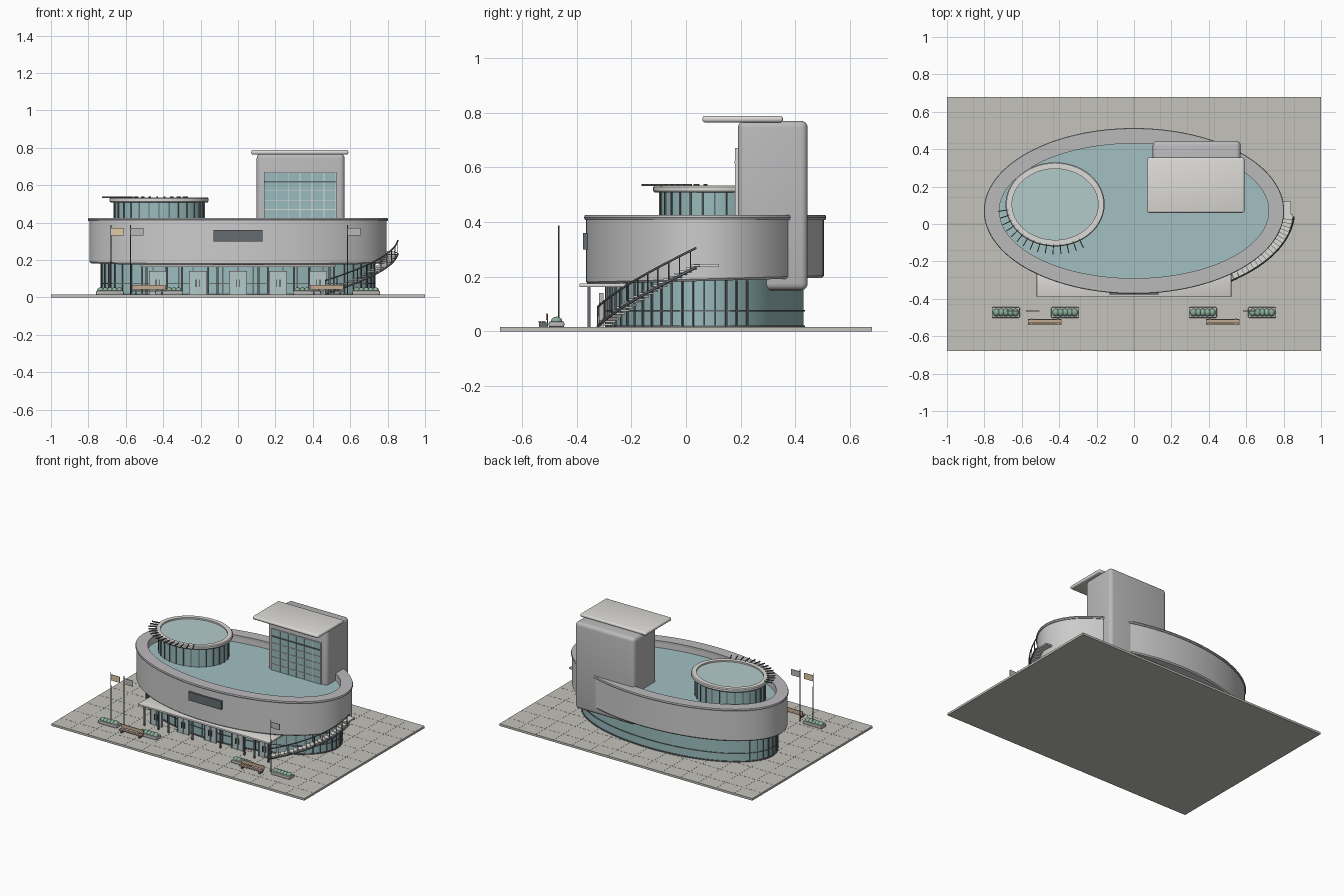
import bpy, bmesh
from math import sin, cos, radians, pi, atan2
from mathutils import Matrix, Vector

if "Cube" in bpy.data.objects:
    bpy.data.objects.remove(bpy.data.objects["Cube"])

COLORS = {
    "glass": (0.32, 0.50, 0.51, 1), "deck": (0.36, 0.53, 0.54, 1), "pale_glass": (0.45, 0.60, 0.59, 1),
    "dark": (0.13, 0.15, 0.16, 1), "paving": (0.55, 0.54, 0.50, 1), "joint": (0.38, 0.38, 0.35, 1),
    "white": (0.72, 0.71, 0.68, 1), "wall": (0.60, 0.59, 0.58, 1), "rim": (0.50, 0.49, 0.50, 1),
    "wood": (0.55, 0.40, 0.28, 1), "leaf": (0.25, 0.42, 0.32, 1), "tan": (0.75, 0.60, 0.38, 1),
}
CY = 0.07          # centre of the main oval in y
G = 0.015          # paving level


def finish(name, bm, color=None, smooth=True):
    bmesh.ops.recalc_face_normals(bm, faces=bm.faces)
    me = bpy.data.meshes.new(name)
    bm.to_mesh(me)
    bm.free()
    if smooth:
        me.shade_smooth()
        me.set_sharp_from_angle(angle=radians(35))
    ob = bpy.data.objects.new(name, me)
    bpy.context.collection.objects.link(ob)
    if color:
        mat = bpy.data.materials.get(color) or bpy.data.materials.new(color)
        mat.diffuse_color = COLORS[color]
        mat.use_nodes = True
        mat.node_tree.nodes["Principled BSDF"].inputs["Base Color"].default_value = mat.diffuse_color
        me.materials.append(mat)
    return ob


def oval(name, profile, cx, cy, color, n=96, ring=True):
    """Sweep (rx, ry, z) points round an ellipse; a ring is closed, a solid is capped."""
    bm = bmesh.new()
    loops = [[bm.verts.new((cx + rx * cos(2 * pi * i / n), cy + ry * sin(2 * pi * i / n), z))
              for i in range(n)] for rx, ry, z in profile]
    pairs = list(zip(loops, loops[1:])) + ([(loops[-1], loops[0])] if ring else [])
    for a, b in pairs:
        for i in range(n):
            j = (i + 1) % n
            bm.faces.new((a[i], a[j], b[j], b[i]))
    if not ring:
        bm.faces.new(loops[0])
        bm.faces.new(loops[-1])
    return finish(name, bm, color)


def boxes(name, items, color=None, bevel=0.0, segs=3):
    """items: (x0, x1, y0, y1, z0, z1), or (centre, size, z rotation)."""
    bm = bmesh.new()
    for it in items:
        if len(it) == 6:
            x0, x1, y0, y1, z0, z1 = it
            c, s, r = ((x0 + x1) / 2, (y0 + y1) / 2, (z0 + z1) / 2), (x1 - x0, y1 - y0, z1 - z0), 0
        else:
            c, s, r = it
        m = Matrix.Translation(c) @ Matrix.Rotation(r, 4, 'Z') @ Matrix.Diagonal((*s, 1))
        bmesh.ops.create_cube(bm, size=1, matrix=m)
    if bevel:
        bmesh.ops.bevel(bm, geom=bm.edges[:], offset=bevel, segments=segs, affect='EDGES', profile=0.5)
    return finish(name, bm, color, smooth=bevel > 0)


def tube(name, pts, r, color):
    cu = bpy.data.curves.new(name, 'CURVE')
    cu.dimensions = '3D'
    cu.bevel_depth, cu.bevel_resolution, cu.use_fill_caps = r, 1, True
    sp = cu.splines.new('POLY')
    sp.points.add(len(pts) - 1)
    for p, q in zip(sp.points, pts):
        p.co = (*q, 1)
    ob = bpy.data.objects.new(name, cu)
    bpy.context.collection.objects.link(ob)
    cu.materials.append(bpy.data.materials[color])


def ell(rx, ry, t, cx=0, cy=CY):
    """Point on an ellipse and the direction of its outward normal."""
    return cx + rx * cos(t), cy + ry * sin(t), atan2(sin(t) / ry, cos(t) / rx)


# Plaza slab with paving joints
boxes("plaza", [(-1, 1, -0.68, 0.68, 0, G)], "paving")
joints = [(x / 7 - 0.0015, x / 7 + 0.0015, -0.68, 0.68, G - .002, G + .0006) for x in range(-6, 7)]
joints += [(-1, 1, y / 7 - 0.0015, y / 7 + 0.0015, G - .002, G + .0006) for y in range(-4, 5)]
boxes("paving_joints", joints, "joint")

# Ground floor glazing, mullions and transoms
oval("lobby_glass", [(0.73, 0.36, G), (0.73, 0.36, 0.19)], 0, CY, "glass", ring=False)
mull = []
for k in range(37):
    x, y, a = ell(0.732, 0.362, radians(-205 + k * 230 / 36))
    mull.append(((x, y, 0.1), (0.008, 0.006, 0.17), a))
boxes("lobby_mullions", mull, "dark")
for nm, z0, z1 in (("lobby_base", G, 0.022), ("lobby_transom", 0.073, 0.078)):
    oval(nm, [(0.725, 0.355, z0), (0.735, 0.365, z0), (0.735, 0.365, z1), (0.725, 0.355, z1)], 0, CY, "dark")

# Upper oval wall: its lower edge rises gently to the back
wall = oval("upper_wall", [(0.70, 0.34, 0.184), (0.788, 0.428, 0.184), (0.795, 0.435, 0.192), (0.795, 0.435, 0.41),
                           (0.72, 0.36, 0.41), (0.72, 0.36, 0.30)], 0, CY, "wall", n=128)
for v in wall.data.vertices:
    if v.co.z < 0.2:
        v.co.z += 0.012 * (v.co.y - CY) / 0.44
oval("parapet_cap", [(0.72, 0.36, 0.408), (0.80, 0.44, 0.408), (0.803, 0.443, 0.416), (0.80, 0.44, 0.425),
                     (0.72, 0.36, 0.425)], 0, CY, "rim", n=128)
oval("roof_deck", [(0.722, 0.362, 0.355), (0.722, 0.362, 0.375)], 0, CY, "deck", n=128, ring=False)

# Blank sign panel on the front wall
boxes("sign_panel", [(-0.13, 0.13, -0.376, -0.36, 0.30, 0.36)], "dark")

# Roof rotunda
RX, RY = -0.422, 0.105
oval("rotunda_glass", [(0.24, 0.20, 0.37), (0.24, 0.20, 0.51)], RX, RY, "glass", ring=False)
oval("rotunda_roof", [(0.235, 0.195, 0.505), (0.235, 0.195, 0.524)], RX, RY, "pale_glass", ring=False)
oval("rotunda_rim", [(0.23, 0.19, 0.508), (0.26, 0.22, 0.508), (0.265, 0.225, 0.514), (0.265, 0.225, 0.528),
                     (0.26, 0.22, 0.534), (0.23, 0.19, 0.534)], RX, RY, "white")
bars, fins = [], []
for k in range(28):
    x, y, a = ell(0.241, 0.201, k * 2 * pi / 28, RX, RY)
    bars.append(((x, y, 0.44), (0.007, 0.006, 0.135), a))
for k in range(15):
    x, y, a = ell(0.28, 0.24, radians(188 + k * 8), RX, RY)
    fins.append(((x, y, 0.535), (0.055, 0.005, 0.008), a))
boxes("rotunda_mullions", bars, "dark")
boxes("rotunda_sun_fins", fins, "dark")

# Tower with window and flat canopy
boxes("tower", [(0.10, 0.57, 0.19, 0.445, 0.15, 0.77)], "rim", bevel=0.025, segs=4)
boxes("tower_window", [(0.14, 0.525, 0.183, 0.2, 0.375, 0.67)], "glass")
grid = [(0.14 + i * 0.064 - .002, 0.14 + i * 0.064 + .002, 0.179, 0.19, 0.375, 0.67) for i in range(7)]
grid += [(0.14, 0.525, 0.179, 0.19, z - .002, z + .002) for z in (0.42, 0.47, 0.52, 0.57, 0.668)]
boxes("tower_window_grid", grid, "white")
boxes("tower_window_transom", [(0.14, 0.525, 0.177, 0.19, 0.614, 0.622)], "dark")
boxes("tower_canopy", [(0.07, 0.59, 0.06, 0.355, 0.764, 0.788)], "white", bevel=0.01)

# Entrance canopy, columns and doors
boxes("entrance_canopy", [(-0.52, 0.52, -0.39, -0.22, 0.162, 0.175)], "white", bevel=0.003, segs=2)
cols = [(sx * x - .005, sx * x + .005, -0.36, -0.35, G, 0.165) for sx in (-1, 1) for x in (0.11, 0.30, 0.38, 0.49)]
boxes("canopy_columns", cols, "dark")
panels, frames, handles = [], [], []
for k in range(-2, 3):
    x = k * 0.214
    panels.append((x - .042, x + .042, -0.312, -0.306, 0.002, 0.135))
    frames += [(x + d - .003, x + d + .003, -0.318, -0.302, 0.002, 0.14) for d in (-0.044, 0, 0.044)]
    frames.append((x - .047, x + .047, -0.318, -0.302, 0.132, 0.14))
    handles += [(x + d - .002, x + d + .002, -0.322, -0.312, 0.055, 0.095) for d in (-.01, .01)]
boxes("door_panels", panels, "pale_glass")
boxes("door_frames", frames, "rim")
boxes("door_handles", handles, "dark")

# Curved outside stair: treads, landing, stringer, posts, handrail
N = 22
treads, posts, rail, stringer = [], [], [], []
for k in range(N):
    f = k / (N - 1)
    t, z = radians(-57 + 53 * f), 0.025 + 0.215 * f
    x, y, a = ell(0.826, 0.438 + 0.012 * f, t)
    treads.append(((x, y, z), (0.05, 0.03, 0.007), a))
    x, y, a = ell(0.857, 0.468, t)
    rail.append((x, y, z + 0.065))
    stringer.append((x, y, z - 0.006))
    if k % 2 == 0:
        posts.append(((x, y, z + 0.03), (0.004, 0.004, 0.07), a))
boxes("stair_treads", treads, "white")
boxes("stair_landing", [(0.785, 0.84, 0.03, 0.12, 0.236, 0.247)], "white")
boxes("stair_posts", posts, "dark")
tube("stair_handrail", rail, 0.004, "dark")
tube("stair_stringer", stringer, 0.005, "dark")

# Flagpoles and flags
for i, (x, col) in enumerate(((-0.68, "tan"), (-0.575, "rim"), (0.585, "rim"))):
    oval(f"flagpole_{i}", [(0.0035, 0.0035, G), (0.0025, 0.0025, 0.387)], x, -0.465, "dark", n=10, ring=False)
    boxes(f"flag_{i}", [(x, x + 0.07, -0.467, -0.463, 0.33, 0.372)], col)

# Planters with round shrubs
for i, x in enumerate((-0.685, -0.368, 0.368, 0.685)):
    boxes(f"planter_{i}", [(x - .075, x + .075, -0.502, -0.445, G, 0.036)], "rim", bevel=0.006, segs=2)
    bm = bmesh.new()
    for k in range(5):
        m = Matrix.Translation((x + (k - 2) * 0.025, -0.473, 0.037)) @ Matrix.Diagonal((.019, .021, .017, 1))
        bmesh.ops.create_icosphere(bm, subdivisions=2, radius=1, matrix=m)
    finish(f"shrubs_{i}", bm, "leaf")

# Benches
for nm, x in (("left", -0.477), ("right", 0.475)):
    a, b = x - 0.09, x + 0.09
    boxes(f"bench_{nm}_slats", [(a, b, -0.54, -0.528, 0.032, 0.038), (a, b, -0.526, -0.514, 0.032, 0.038),
                                (a, b, -0.512, -0.507, 0.042, 0.066)], "wood")
    boxes(f"bench_{nm}_legs", [(x + d - .005, x + d + .005, -0.538, -0.508, G, 0.033) for d in (-.07, .07)]
          + [(x + d - .004, x + d + .004, -0.508, -0.504, G, 0.064) for d in (-.07, .07)], "dark")
